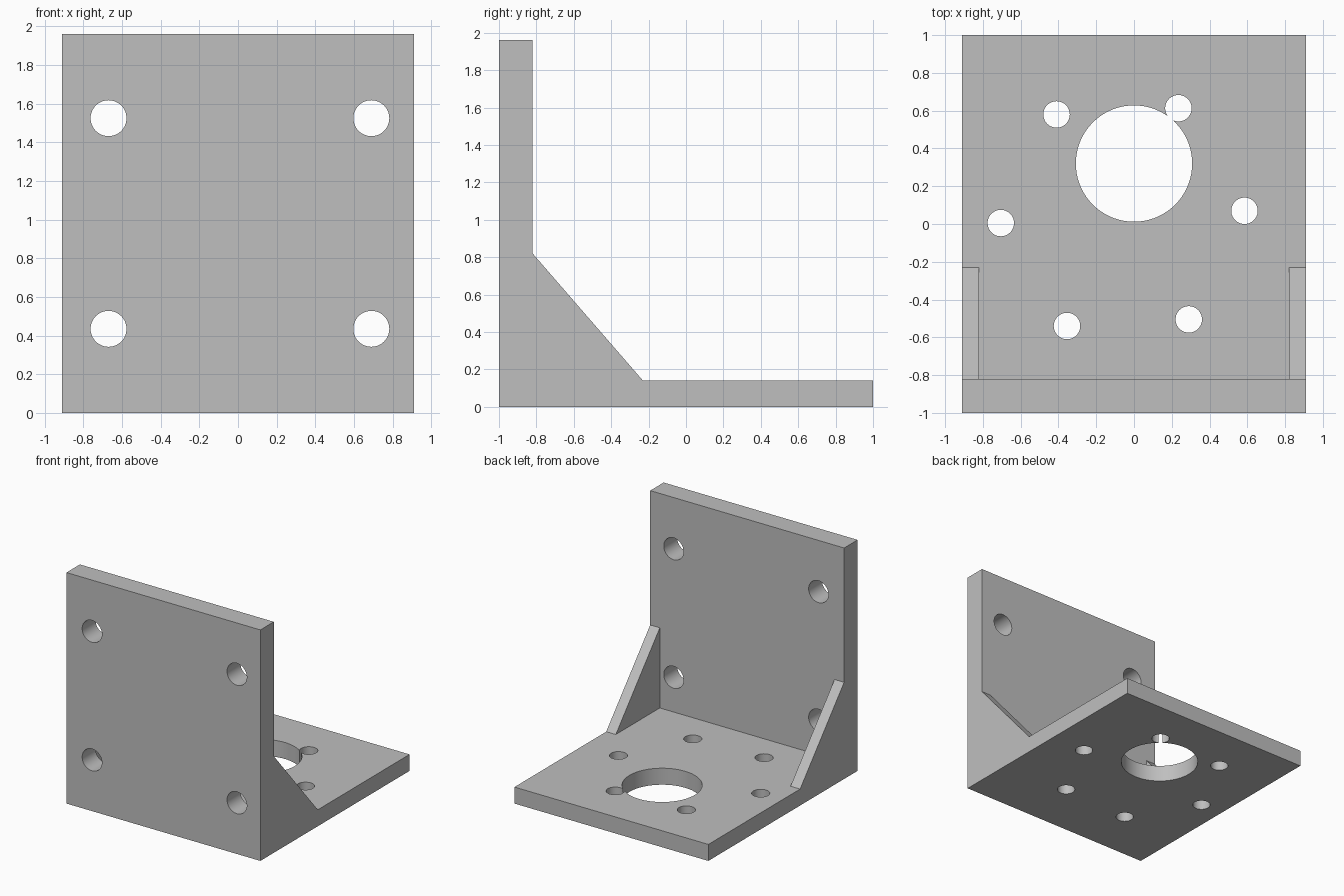
import bpy
import bmesh
from math import radians
from mathutils import Matrix, Vector

old = bpy.data.objects.get("Cube")
if old:
    bpy.data.objects.remove(old, do_unlink=True)

HALF_W, TOP = 0.91, 1.96
WALL_BACK, BASE_TOP = -0.82, 0.14

grey = bpy.data.materials.new("plain grey")
grey.use_nodes = True
grey.diffuse_color = (0.52, 0.52, 0.52, 1)
grey.node_tree.nodes["Principled BSDF"].inputs["Base Color"].default_value = grey.diffuse_color


def make_object(name, bm):
    bmesh.ops.recalc_face_normals(bm, faces=bm.faces[:])
    mesh = bpy.data.meshes.new(name)
    bm.to_mesh(mesh)
    bm.free()
    mesh.materials.append(grey)
    obj = bpy.data.objects.new(name, mesh)
    bpy.context.collection.objects.link(obj)
    return obj


def extrude_profile(name, points, half_width):
    """Extrude a (y, z) outline symmetrically along x."""
    bm = bmesh.new()
    face = bm.faces.new([bm.verts.new((-half_width, y, z)) for y, z in points])
    new = bmesh.ops.extrude_face_region(bm, geom=[face])["geom"]
    verts = [v for v in new if isinstance(v, bmesh.types.BMVert)]
    bmesh.ops.translate(bm, verts=verts, vec=Vector((2 * half_width, 0, 0)))
    return make_object(name, bm)


def cylinder(name, location, radius, axis="Z", sides=48):
    bm = bmesh.new()
    turn = Matrix.Rotation(radians(90), 4, "X") if axis == "Y" else Matrix()
    bmesh.ops.create_cone(bm, cap_ends=True, segments=sides, radius1=radius,
                          radius2=radius, depth=0.5,
                          matrix=Matrix.Translation(location) @ turn)
    return make_object(name, bm)


# Bracket side outline, including the sloping gussets
bracket = extrude_profile("angle_bracket", [
    (-1, 0), (1, 0), (1, BASE_TOP), (-0.23, BASE_TOP),
    (WALL_BACK, 0.82), (WALL_BACK, TOP), (-1, TOP)], HALF_W)

# Pocket between the gussets
cutters = [extrude_profile("gusset_pocket", [
    (WALL_BACK, BASE_TOP), (0, BASE_TOP), (0, 1.1), (WALL_BACK, 1.1)], 0.82)]

# Wall bolt holes
for x in (-0.67, 0.69):
    for z in (0.435, 1.525):
        cutters.append(cylinder("wall_hole", (x, -0.91, z), 0.093, "Y"))

# Central bore and the ring of small holes in the base
cutters.append(cylinder("bore", (0, 0.32, 0.07), 0.308, sides=72))
for x, y in ((-0.41, 0.58), (0.235, 0.613), (0.585, 0.07),
             (0.29, -0.505), (-0.355, -0.54), (-0.705, 0.005)):
    cutters.append(cylinder("base_hole", (x, y, 0.07), 0.07))

for cutter in cutters:
    cutter.hide_render = True
    cut = bracket.modifiers.new(cutter.name, "BOOLEAN")
    cut.operation = "DIFFERENCE"
    cut.solver = "EXACT"
    cut.object = cutter

# Bake the cuts and remove the cutters
bpy.context.view_layer.update()
graph = bpy.context.evaluated_depsgraph_get()
baked = bpy.data.meshes.new_from_object(bracket.evaluated_get(graph))
bracket.modifiers.clear()
bracket.data = baked
baked.materials.clear()
baked.materials.append(grey)
for cutter in cutters:
    bpy.data.objects.remove(cutter, do_unlink=True)

# Smooth hole walls, sharp plate edges
bpy.ops.object.select_all(action="DESELECT")
bracket.select_set(True)
bpy.context.view_layer.objects.active = bracket
bpy.ops.object.shade_smooth_by_angle(angle=radians(30))
